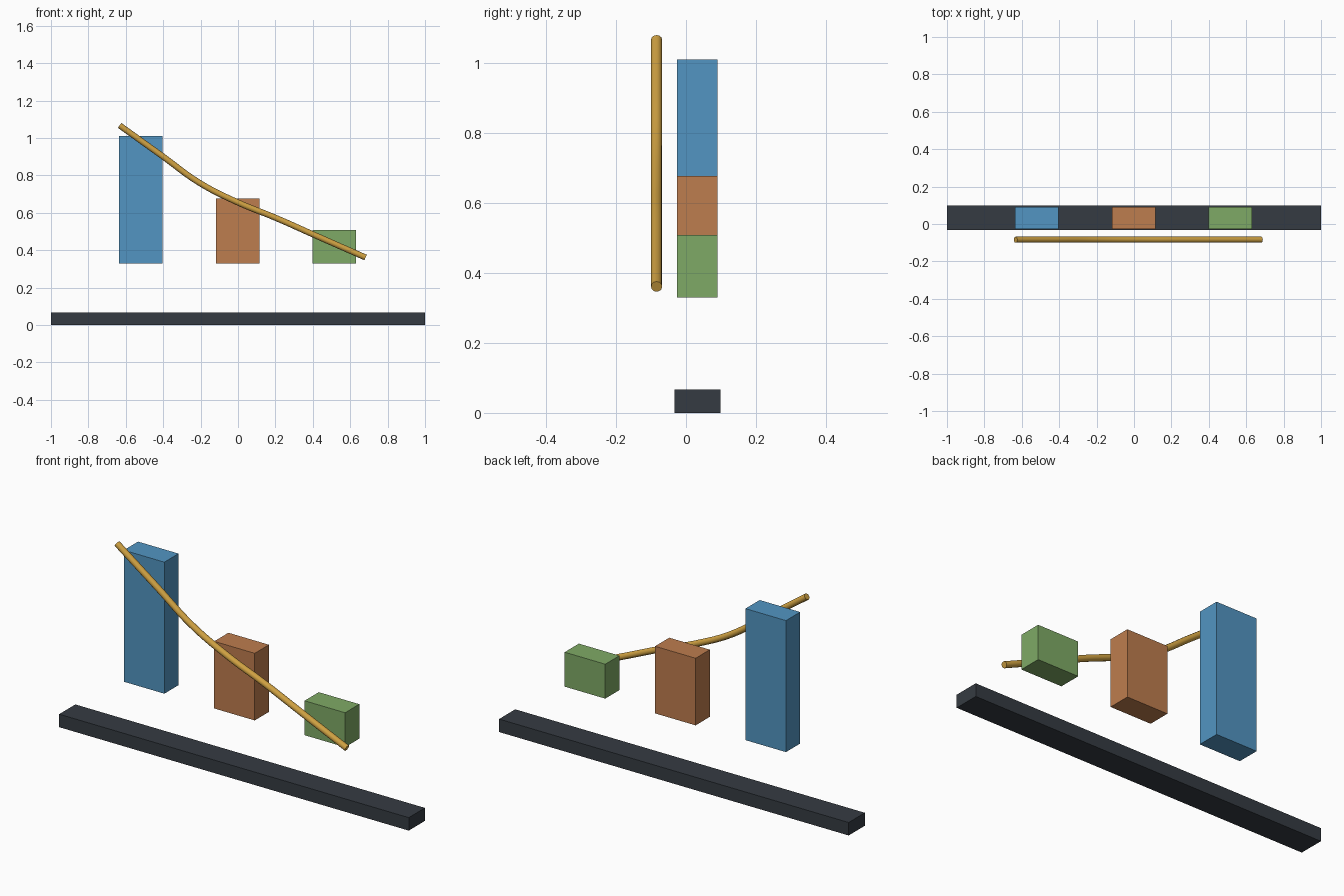
import bpy

cube = bpy.data.objects.get("Cube")
if cube:
    bpy.data.objects.remove(cube, do_unlink=True)


def material(name, hex_code):
    """Flat material from an sRGB hex colour, stored as linear values."""
    srgb = [int(hex_code[i:i + 2], 16) / 255 for i in (0, 2, 4)]
    colour = [c / 12.92 if c < 0.04 else ((c + 0.055) / 1.055) ** 2.4 for c in srgb] + [1]
    mat = bpy.data.materials.new(name)
    mat.use_nodes = True
    mat.diffuse_color = colour
    shader = next(n for n in mat.node_tree.nodes if n.type == 'BSDF_PRINCIPLED')
    shader.inputs["Base Color"].default_value = colour
    return mat


def box(name, x, y, z, mat):
    """Box spanning the given (low, high) range on each axis."""
    spans = (x, y, z)
    bpy.ops.mesh.primitive_cube_add(size=1, location=[(a + b) / 2 for a, b in spans])
    obj = bpy.context.object
    obj.name = name
    obj.scale = [b - a for a, b in spans]
    bpy.ops.object.transform_apply(location=False, rotation=False, scale=True)
    obj.data.materials.append(mat)
    return obj


# Long dark base
box("base_bar", (-1, 1), (-0.033, 0.099), (0, 0.067), material("charcoal", "353B42"))

# Three descending columns floating over the base
columns = [
    ("tall_column", -0.519, 1.01, material("blue", "5295C2")),
    ("middle_column", -0.002, 0.677, material("copper", "BE7D4E")),
    ("short_column", 0.515, 0.508, material("green", "7FAA66")),
]
for name, x, top, mat in columns:
    box(name, (x - 0.116, x + 0.116), (-0.026, 0.09), (0.33, top), mat)

# Gold trend rod sweeping down in front of the columns
path = [(-0.633, 1.067), (-0.4, 0.9), (-0.206, 0.76), (0, 0.655),
        (0.206, 0.571), (0.4, 0.485), (0.682, 0.361)]
curve = bpy.data.curves.new("trend_rod", 'CURVE')
curve.dimensions = '3D'
curve.bevel_depth = 0.016
curve.bevel_resolution = 4
curve.resolution_u = 6
curve.use_fill_caps = True
spline = curve.splines.new('BEZIER')
spline.bezier_points.add(len(path) - 1)
for point, (x, z) in zip(spline.bezier_points, path):
    point.co = (x, -0.084, z)
    point.handle_left_type = point.handle_right_type = 'AUTO'
curve.materials.append(material("gold", "CFA142"))
rod = bpy.data.objects.new("trend_rod", curve)
bpy.context.collection.objects.link(rod)

# Turn the rod into a mesh with smooth sides and crisp ends
bpy.ops.object.select_all(action='DESELECT')
rod.select_set(True)
bpy.context.view_layer.objects.active = rod
bpy.ops.object.convert(target='MESH')
bpy.ops.object.shade_smooth_by_angle(angle=0.8)
